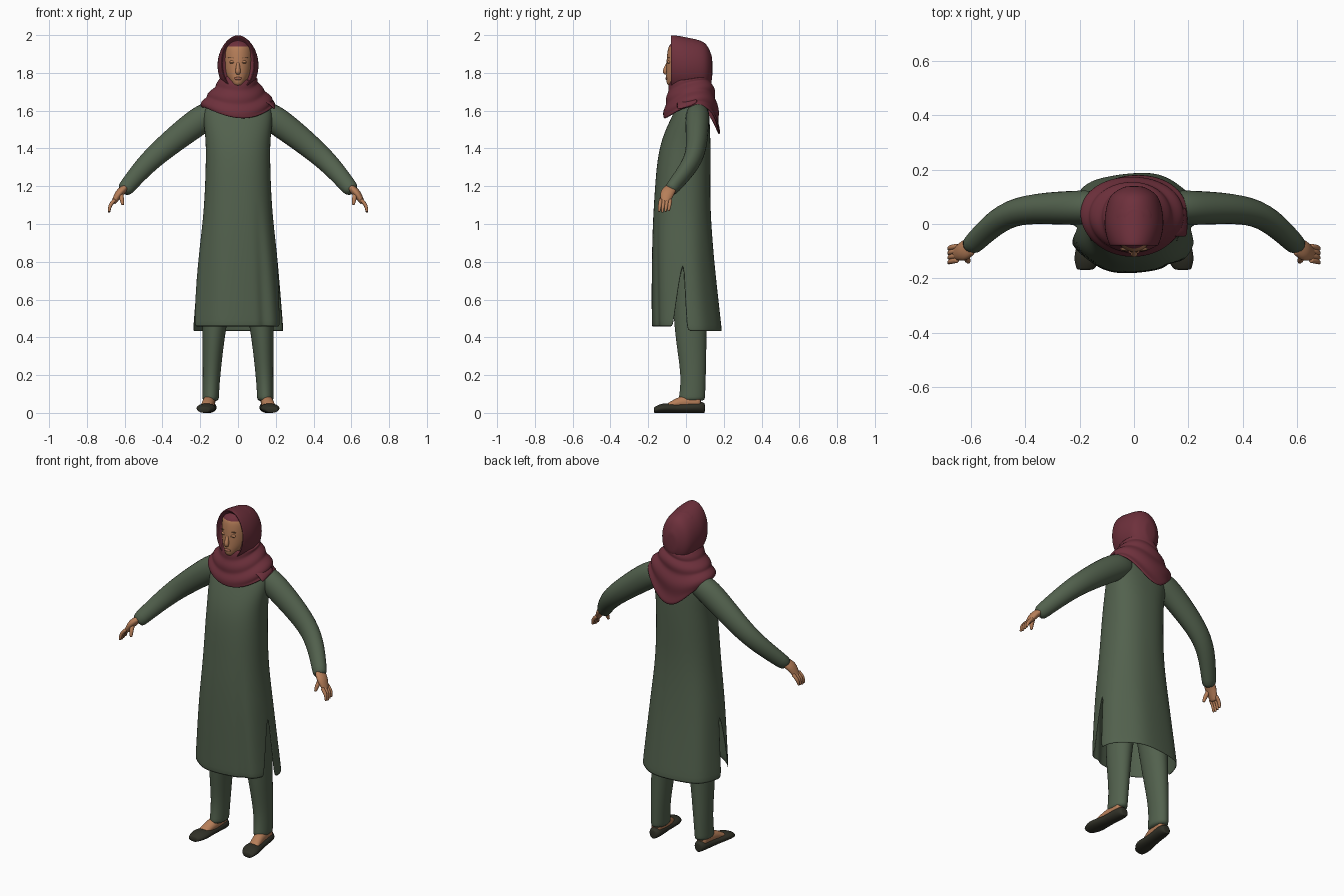
import bpy, bmesh
from math import sin, cos, pi, exp, copysign
from mathutils import Vector

cube = bpy.data.objects.get("Cube")
if cube:
    bpy.data.objects.remove(cube, do_unlink=True)


def material(name, *rgb):
    mat = bpy.data.materials.new(name)
    mat.use_nodes = True
    mat.diffuse_color = (*rgb, 1)
    shader = mat.node_tree.nodes["Principled BSDF"]
    shader.inputs["Base Color"].default_value = mat.diffuse_color
    return mat


GREEN = material("green cloth", .085, .12, .075)
MAROON = material("maroon cloth", .155, .03, .045)
SKIN = material("skin", .47, .21, .1)
LIPS = material("lips", .34, .13, .08)
BROWN = material("brow and lash brown", .16, .08, .04)
BLACK = material("dark shoe", .03, .03, .02)


def spline(keys, steps=4):
    """Smooth curve running through every key."""
    keys = [Vector(key) for key in keys]
    padded = [keys[0]] + keys + [keys[-1]]
    result = []
    for before, start, end, after in zip(padded, keys, keys[1:], padded[3:]):
        leave, arrive = (end - before) / 2, (after - start) / 2
        for step in range(steps):
            t = step / steps
            ease = t * t * (3 - 2 * t)
            result.append(start.lerp(end, ease) + leave * t * (1 - t) ** 2
                          - arrive * t * t * (1 - t))
    return result + [keys[-1]]


def build(name, strips, materials, closed=True, cap=True, thickness=0, rule=None):
    """Skin each strip of rings, weld the strips together and smooth them."""
    bm = bmesh.new()
    for rings in strips:
        rows = [[bm.verts.new(point) for point in ring] for ring in rings]
        for upper, lower in zip(rows, rows[1:]):
            for i in range(0 if closed else 1, len(upper)):
                bm.faces.new((upper[i - 1], upper[i], lower[i], lower[i - 1]))
        if cap:
            bm.faces.new(rows[0])
            bm.faces.new(rows[-1])
    bmesh.ops.remove_doubles(bm, verts=bm.verts, dist=.0002)
    bmesh.ops.recalc_face_normals(bm, faces=bm.faces)
    for face in bm.faces:
        face.smooth = True
        if rule:
            face.material_index = rule(face.calc_center_median())
    mesh = bpy.data.meshes.new(name)
    bm.to_mesh(mesh)
    bm.free()
    for mat in materials:
        mesh.materials.append(mat)
    obj = bpy.data.objects.new(name, mesh)
    bpy.context.collection.objects.link(obj)
    if thickness:
        solidify = obj.modifiers.new("Thickness", "SOLIDIFY")
        solidify.thickness = thickness
    subdivision = obj.modifiers.new("Smooth", "SUBSURF")
    subdivision.levels = subdivision.render_levels = 1


def arc(count, start=0, end=2 * pi):
    return [start + (end - start) * i / count for i in range(count + 1)]


def level_ring(z, width, front, back, x=0):
    """Horizontal oval from front to back."""
    middle, depth = (front + back) / 2, (back - front) / 2
    return [Vector((x + width * cos(a), middle + depth * sin(a), z)) for a in arc(32)[:-1]]


def upright_ring(y, width, bottom, top, x=0):
    """Vertical oval from bottom to top, facing along y."""
    middle, height = (bottom + top) / 2, (top - bottom) / 2
    return [Vector((x + width * cos(a), y, middle + height * sin(a))) for a in arc(24)[:-1]]


def tube(name, keys, mat, side=1, depth=1):
    """Round limb through keys of x, y, z and radius; depth scales it across."""
    path = spline(keys)
    points = [Vector((side * key[0], key[1], key[2])) for key in path]
    rings = []
    for i, point in enumerate(points):
        along = points[min(i + 1, len(points) - 1)] - points[max(i - 1, 0)]
        up = along.cross(Vector((0, 1, 0))).normalized()
        across = up.cross(along.normalized()) * depth
        rings.append([point + (up * cos(a) + across * sin(a)) * path[i][3] for a in arc(12)[:-1]])
    build(name, [rings], [mat])


def bead(name, location, scale, mat):
    bpy.ops.mesh.primitive_uv_sphere_add(segments=16, ring_count=8, location=location)
    obj = bpy.context.object
    obj.name, obj.scale = name, scale
    obj.data.materials.append(mat)
    bpy.ops.object.shade_smooth()


# Tunic: one body down to the slits, then separate front and back panels
SLIT = .8
BODY = [(1.67, .1, -.02, .09), (1.6, .18, -.06, .12), (1.4, .17, -.14, .13),
        (1.1, .18, -.17, .13), (SLIT, .21, -.18, .15), (.43, .24, -.18, .19)]


def tunic_point(a, z, width, front, back, hem_rise=0):
    loose = min(1, max(0, 2 * (1.15 - z)))
    crease = exp(-((a - 5.3) * 8) ** 2)
    swell = 1 + loose * (.02 * sin(6 * a) - .07 * crease)
    x, y = (swell * copysign(abs(v) ** .86, v) for v in (cos(a), sin(a)))
    return Vector((width * x, (front + back + (back - front) * y) / 2, z + hem_rise))


front_panel, back_panel = [], []
for level in spline(BODY):
    gap = max(0, SLIT - level[0])
    back_panel.append([tunic_point(a, *level) for a in arc(24, 0, pi)])
    front_panel.append([tunic_point(a, *level, hem_rise=gap * .07)
                        for a in arc(32, pi + gap, 2 * pi - gap)])
build("tunic", [front_panel, back_panel], [GREEN], closed=False, cap=False, thickness=.006)

# Head, with the under cap chosen by height
HEAD = [(1.65, .05, -.03, .07), (1.72, .04, -.06, .06), (1.74, .04, -.1, .06),
        (1.8, .07, -.105, .08), (1.9, .08, -.1, .1), (1.95, .07, -.085, .1), (1.98, .03, -.04, .05)]
build("head", [[level_ring(*level) for level in spline(HEAD)]], [SKIN, MAROON],
      rule=lambda centre: int(centre.z > 1.935))
tube("nose", [(0, -.09, 1.87, .005), (0, -.11, 1.81, .014), (0, -.1, 1.8, .01)], SKIN)
bead("lips", (0, -.103, 1.77), (.022, .007, .008), LIPS)
for side, tag in ((1, "left"), (-1, "right")):
    bead(tag + "_eyelid", (side * .03, -.09, 1.857), (.016, .01, .009), SKIN)
    bead(tag + "_lashes", (side * .03, -.097, 1.853), (.014, .004, .002), BROWN)
    bead(tag + "_eyebrow", (side * .034, -.092, 1.88), (.018, .006, .002), BROWN)

# Hood: arches from the hem around the face to the back of the head
HOOD = [(-.05, .08, 1.72, 1.97), (-.08, .09, 1.71, 2), (0, .11, 1.69, 1.99),
        (.1, .09, 1.7, 1.96), (.14, .03, 1.77, 1.88)]
build("hood", [[upright_ring(*arch) for arch in spline(HOOD)]], [MAROON])

# Scarf: rolled folds widening down, with the hem dipping in front and at the back
scarf = []
for t in arc(16, 0, 1):
    spread = t * t * (3 - 2 * t)
    ring = level_ring(1.77 - .15 * t, .09 + .095 * spread, -.07 - .04 * t, .12 + .055 * t)
    for point, a in zip(ring, arc(32)):
        roll = 1 + .04 * sin(18 * t + 2 * sin(a + 1)) + .02 * sin(3 * a)
        point.x *= roll
        point.y *= roll
        point.z += .01 * sin(2 * a) - .06 * t * max(0, -sin(a)) ** 2 - .15 * (t * max(0, sin(a))) ** 3
    scarf.append(ring)
build("scarf", [scarf], [MAROON], cap=False, thickness=.012)

# Loose scarf end lying on the left shoulder
end_rows = [[Vector((x, y, z + y / 3)) for y in (.06, 0, -.05)]
            for x, z in ((.1, 1.68), (.15, 1.67), (.19, 1.64), (.2, 1.62))]
build("scarf_end", [end_rows], [MAROON], closed=False, cap=False, thickness=.012)

# Limbs, made once for each side
SLEEVE = [(.1, .06, 1.59, .06), (.2, .06, 1.55, .077), (.45, .04, 1.35, .06), (.61, -.09, 1.17, .042)]
LEG = [(.85, .1, -.09, .12, .09), (.45, .063, -.06, .11, .125),
       (.2, .047, -.03, .105, .14), (.06, .043, -.04, .1, .145)]
SHOE = [(.1, .02, .05, .15), (.07, .037, .06, .15), (-.03, .04, .05, .16),
        (-.12, .05, .05, .17), (-.17, .03, .03, .18)]
FOOT = [(.08, .03, .1, .15), (-.02, .033, .09, .155), (-.1, .03, .05, .17)]
PALM = [(.6, -.08, 1.19, .02), (.63, -.1, 1.16, .022), (.66, -.11, 1.11, .013)]
THUMB = [(.62, -.11, 1.16, .012), (.615, -.13, 1.13, .012), (.61, -.14, 1.1, .007)]
for side, tag in ((1, "left"), (-1, "right")):
    tube(tag + "_sleeve", SLEEVE, GREEN, side, depth=.86)
    build(tag + "_trouser_leg", [[level_ring(*size, x=side * x) for *size, x in spline(LEG)]], [GREEN])
    for part, keys, mat, base in (("_shoe", SHOE, BLACK, 0), ("_foot", FOOT, SKIN, .02)):
        rings = [upright_ring(y, width, base, top, side * x) for y, width, top, x in spline(keys)]
        build(tag + part, [rings], [mat])
    tube(tag + "_palm", PALM, SKIN, side, depth=1.7)
    tube(tag + "_thumb", THUMB, SKIN, side)
    for i, finger in enumerate(("index", "middle", "ring", "little")):
        y, tip = .017 * i - .133, 1.06 + .004 * abs(i - 1)
        tube(f"{tag}_{finger}_finger", [(.65, y, 1.13, .01), (.675, y - .005, 1.1, .01),
                                        (.683, y - .01, tip, .006)], SKIN, side)
